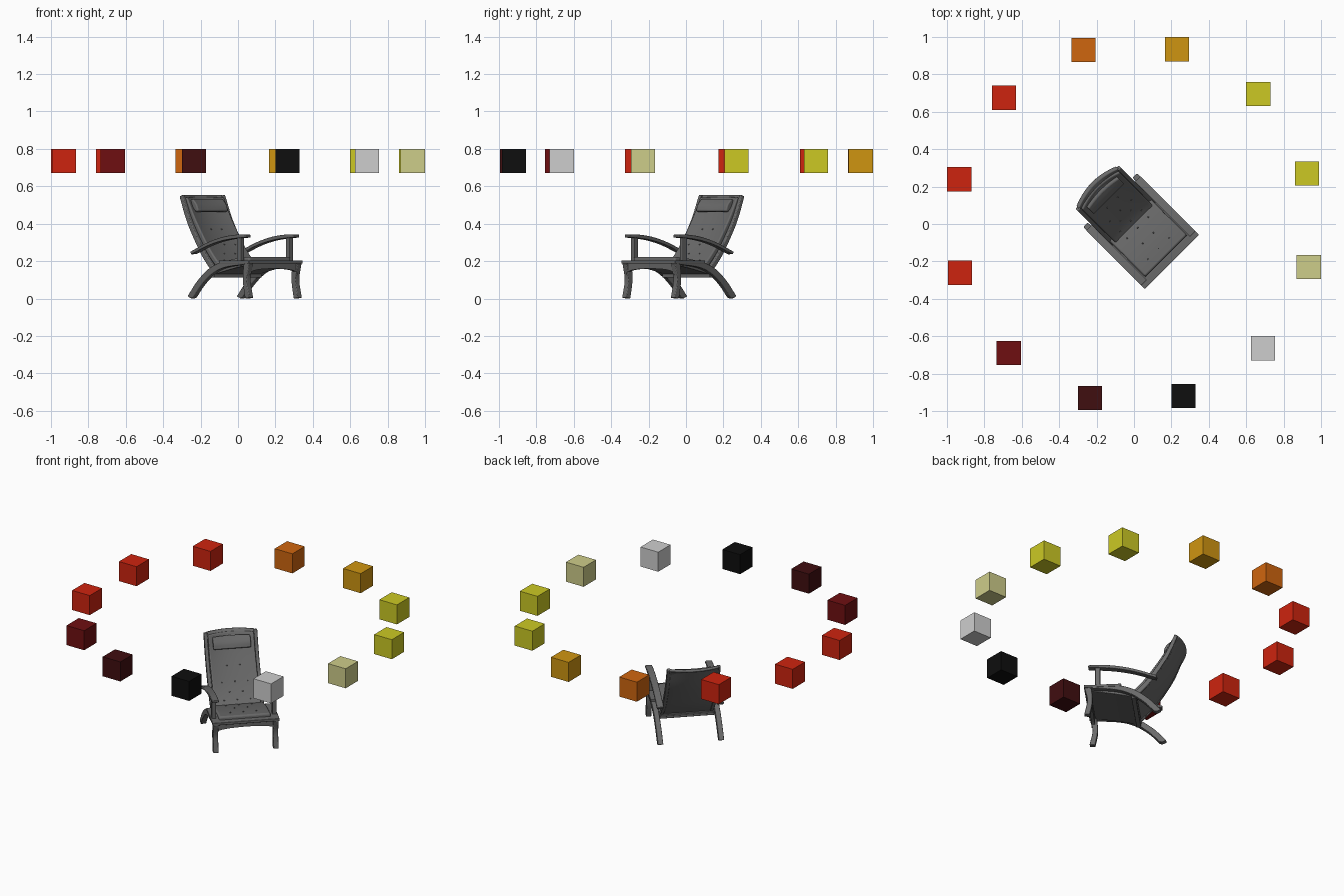
import bpy, bmesh, math
from mathutils import Vector

cube = bpy.data.objects.get("Cube")
if cube:
    bpy.data.objects.remove(cube, do_unlink=True)


def material(name, r, g, b):
    lin = [((c / 255 + 0.055) / 1.055) ** 2.4 if c > 10 else c / 3295 for c in (r, g, b)]
    m = bpy.data.materials.new(name)
    m.use_nodes = True
    m.diffuse_color = (*lin, 1)
    m.node_tree.nodes["Principled BSDF"].inputs["Base Color"].default_value = (*lin, 1)
    return m


MATS = {
    "charcoal": material("charcoal", 105, 105, 105),
    "red": material("red", 206, 36, 15),
    "maroon": material("maroon", 111, 15, 17),
    "dark_maroon": material("dark_maroon", 64, 14, 16),
    "orange": material("orange", 207, 102, 15),
    "amber": material("amber", 207, 149, 17),
    "yellow": material("yellow", 204, 201, 36),
    "pale_yellow": material("pale_yellow", 206, 205, 138),
    "light_grey": material("light_grey", 206, 206, 206),
    "black": material("black", 14, 14, 14),
}
TURN = math.radians(45)      # the chair faces diagonally


def finish(bm, name, mat="charcoal", turn=TURN, bevel=0, smooth=False):
    bmesh.ops.recalc_face_normals(bm, faces=bm.faces)
    me = bpy.data.meshes.new(name)
    bm.to_mesh(me)
    bm.free()
    ob = bpy.data.objects.new(name, me)
    bpy.context.collection.objects.link(ob)
    me.materials.append(MATS[mat])
    ob.rotation_euler.z = turn
    if bevel:
        mod = ob.modifiers.new("soft_edges", "BEVEL")
        mod.width, mod.segments, mod.limit_method = bevel, 3, "ANGLE"
        mod.angle_limit = math.radians(40)
    if smooth:
        bpy.ops.object.select_all(action="DESELECT")
        ob.select_set(True)
        bpy.context.view_layer.objects.active = ob
        bpy.ops.object.shade_smooth_by_angle(angle=math.radians(40))
    return ob


def spline(pts, steps=5):
    """Smooth curve through (forward, height, half thickness) points."""
    p = [Vector(q) for q in pts]
    p = [2 * p[0] - p[1]] + p + [2 * p[-1] - p[-2]]
    out = []
    for a, b, c, d in zip(p, p[1:], p[2:], p[3:]):
        for i in range(steps):
            t = i / steps
            out.append(0.5 * (2 * b + (c - a) * t + (2 * a - 5 * b + 4 * c - d) * t * t
                              + (3 * b - a - 3 * c + d) * t ** 3))
    return out + [p[-2]]


def slab(name, pts, x0, x1, cols=1, bow=0, lift=0, bevel=0.004):
    """Sweep a plank along a side curve; bow hollows it backward across its width."""
    path = spline(pts)
    n = len(path)
    bm = bmesh.new()
    top, low = [], []
    for i, p in enumerate(path):
        d = path[min(i + 1, n - 1)] - path[max(i - 1, 0)]
        nrm = Vector((-d.y, d.x)).normalized()
        for side, rows in ((1, top), (-1, low)):
            row = []
            for j in range(cols + 1):
                x = x0 + (x1 - x0) * j / cols
                q = Vector((p.x, p.y)) + nrm * side * (p.z + lift)
                u = q.x - bow * (i / (n - 1)) * max(0, 1 - (x / 0.16) ** 2)
                row.append(bm.verts.new((x, -u, max(q.y, 0))))
            rows.append(row)
    for i in range(n - 1):
        for j in range(cols):
            for g in (top, low):
                bm.faces.new((g[i][j], g[i][j + 1], g[i + 1][j + 1], g[i + 1][j]))
        for j in (0, cols):
            bm.faces.new((top[i][j], top[i + 1][j], low[i + 1][j], low[i][j]))
    for i in (0, n - 1):
        for j in range(cols):
            bm.faces.new((top[i][j], top[i][j + 1], low[i][j + 1], low[i][j]))
    return finish(bm, name, bevel=bevel, smooth=True)


def box(name, lo, hi, bevel=0.003, **kw):
    bm = bmesh.new()
    bmesh.ops.create_cube(bm, size=1)
    for v in bm.verts:
        v.co = [l + (h - l) * (c + 0.5) for l, h, c in zip(lo, hi, v.co)]
    return finish(bm, name, bevel=bevel, **kw)


# Side frames: legs, rails, arms and back posts, one set per side
ARM = [(-0.155, 0.243, 0.008), (-0.03, 0.29, 0.009), (0.08, 0.318, 0.01),
       (0.18, 0.331, 0.01), (0.26, 0.334, 0.008)]
REAR_LEG = [(-0.168, 0.0, 0.018), (-0.09, 0.085, 0.018), (0.0, 0.15, 0.018),
            (0.1, 0.182, 0.016), (0.25, 0.193, 0.011)]
FRONT_LEG = [(0.262, 0.19, 0.021), (0.25, 0.1, 0.016), (0.268, 0.0, 0.017)]
BACK = [(0.0, 0.13, 0.013), (-0.06, 0.19, 0.014), (-0.12, 0.265, 0.014),
        (-0.21, 0.41, 0.013), (-0.27, 0.55, 0.011)]
for s, side in ((1, "left"), (-1, "right")):
    slab(side + "_armrest", ARM, s * 0.163, s * 0.205)
    slab(side + "_rear_leg", REAR_LEG, s * 0.17, s * 0.203)
    slab(side + "_front_leg", FRONT_LEG, s * 0.168, s * 0.2)
    slab(side + "_back_post", BACK, s * 0.142, s * 0.164)
    x = sorted((s * 0.172, s * 0.198))
    box(side + "_arm_support", (x[0], -0.218, 0.19), (x[1], -0.188, 0.33))
    x = sorted((s * 0.155, s * 0.205))
    box(side + "_top_rail", (x[0], -0.285, 0.187), (x[1], -0.06, 0.204))

# Front rail and arched apron
box("front_rail", (-0.205, -0.286, 0.187), (0.205, -0.245, 0.204))
bm = bmesh.new()
arch = [(0.18 * math.cos(a), 0.125 + 0.035 * math.sin(a) ** 0.6)
        for a in [math.pi * k / 16 for k in range(16)]] + [(-0.18, 0.125)]
face = bm.faces.new([bm.verts.new((x, -0.272, z)) for x, z in arch + [(-0.18, 0.195), (0.18, 0.195)]])
ext = bmesh.ops.extrude_face_region(bm, geom=[face])
bmesh.ops.translate(bm, vec=(0, 0.02, 0), verts=[v for v in ext["geom"] if isinstance(v, bmesh.types.BMVert)])
finish(bm, "front_apron")

# Sloped seat and its cushion
slab("seat_base", [(-0.03, 0.133, 0.009), (0.1, 0.162, 0.009), (0.25, 0.19, 0.009)], -0.17, 0.17)
SEAT = [(-0.03, 0.157, 0.018), (0.05, 0.178, 0.02), (0.15, 0.196, 0.02), (0.243, 0.207, 0.016)]
slab("seat_cushion", SEAT, -0.158, 0.158, cols=8, bevel=0.01)
box("rear_crossbar", (-0.18, 0.0, 0.112), (0.18, 0.028, 0.138))

# Hollowed backrest with panel, top rail, cushion and head pillow
slab("back_panel", BACK, -0.145, 0.145, cols=10, bow=0.035, lift=-0.006, bevel=0.002)
slab("back_top_rail", [(-0.255, 0.51, 0.011), (-0.272, 0.55, 0.011)], -0.15, 0.15, cols=10, bow=0.037)
CUSHION = [(0.015, 0.155, 0.013), (-0.04, 0.205, 0.015), (-0.1, 0.28, 0.015),
           (-0.19, 0.42, 0.014), (-0.247, 0.54, 0.01)]
slab("back_cushion", CUSHION, -0.141, 0.141, cols=10, bow=0.035, bevel=0.008)
PILLOW = [(-0.196, 0.465, 0.009), (-0.209, 0.495, 0.017), (-0.225, 0.53, 0.009)]
slab("head_pillow", PILLOW, -0.115, 0.115, cols=8, bow=0.025, bevel=0.008)


# Tufting buttons
def buttons(name, pts, picks, bow, sign):
    path = spline(pts)
    bm = bmesh.new()
    for row, i in enumerate(picks):
        d = path[i + 1] - path[i - 1]
        nrm = Vector((-d.y, d.x)).normalized() * sign
        for x in ((-0.08, 0, 0.08) if row % 2 == 0 else (-0.04, 0.04)):
            q = Vector((path[i].x, path[i].y)) + nrm * path[i].z
            u = q.x - bow * i / (len(path) - 1) * (1 - (x / 0.16) ** 2)
            s = bmesh.ops.create_uvsphere(bm, u_segments=8, v_segments=6, radius=0.004)
            bmesh.ops.translate(bm, vec=(x, -u, q.y), verts=s["verts"])
    finish(bm, name, smooth=True)


buttons("seat_buttons", SEAT, (4, 8, 12), 0, 1)
buttons("back_buttons", CUSHION, (4, 7, 10, 13), 0.035, -1)

# Ring of floating colour blocks
BLOCKS = [("orange", -0.27, 0.93), ("amber", 0.23, 0.935), ("yellow", 0.665, 0.695),
          ("yellow", 0.925, 0.27), ("pale_yellow", 0.935, -0.23), ("light_grey", 0.69, -0.665),
          ("black", 0.265, -0.92), ("dark_maroon", -0.235, -0.93), ("maroon", -0.67, -0.69),
          ("red", -0.93, -0.26), ("red", -0.935, 0.24), ("red", -0.695, 0.675)]
R = 0.065
for i, (colour, x, y) in enumerate(BLOCKS):
    box(f"{colour}_block_{i + 1}", (x - R, y - R, 0.67), (x + R, y + R, 0.80),
        bevel=0, mat=colour, turn=0)
